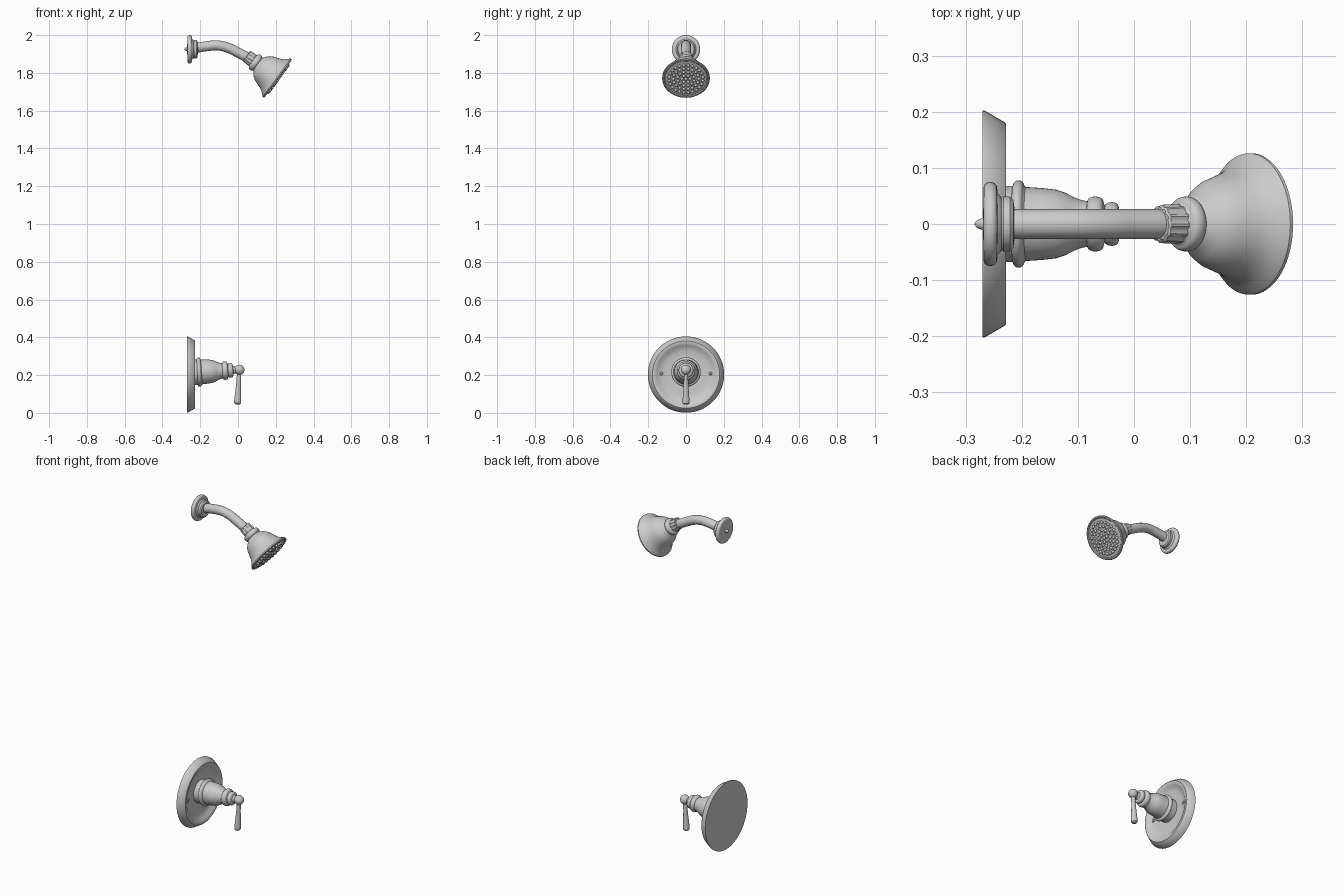
import bpy, bmesh, math
from mathutils import Vector

if "Cube" in bpy.data.objects:
    bpy.data.objects.remove(bpy.data.objects["Cube"])


def finish(obj, angle=35):
    bpy.ops.object.select_all(action='DESELECT')
    bpy.context.view_layer.objects.active = obj
    obj.select_set(True)
    bpy.ops.object.shade_smooth_by_angle(angle=math.radians(angle))


def lathe(name, profile, origin, axis, segs=48, flute=0.0):
    """Revolve (distance, radius) points about an axis lying in the xz plane."""
    bm = bmesh.new()
    o, d = Vector(origin), Vector(axis).normalized()
    u = Vector((0, 1, 0))
    v = d.cross(u)
    rings = []
    for t, r in profile:
        if r == 0:
            rings.append([bm.verts.new(o + d * t)])
            continue
        ring = []
        for i in range(segs):
            a = 2 * math.pi * i / segs
            rr = r - (flute if (i // 2) % 2 else 0)
            ring.append(bm.verts.new(o + d * t + (u * math.cos(a) + v * math.sin(a)) * rr))
        rings.append(ring)
    for a, b in zip(rings, rings[1:]):
        for i in range(segs):
            j = (i + 1) % segs
            if len(a) == 1:
                bm.faces.new((a[0], b[i], b[j]))
            elif len(b) == 1:
                bm.faces.new((a[i], b[0], a[j]))
            else:
                bm.faces.new((a[i], b[i], b[j], a[j]))
    bmesh.ops.recalc_face_normals(bm, faces=bm.faces)
    me = bpy.data.meshes.new(name)
    bm.to_mesh(me)
    bm.free()
    obj = bpy.data.objects.new(name, me)
    bpy.context.collection.objects.link(obj)
    finish(obj)
    return obj


def bead(t, half, r_in, r):
    """Rounded ring profile centred at t."""
    return [(t + half * math.sin(a), r_in + (r - r_in) * math.cos(a))
            for a in [math.radians(k) for k in range(-90, 91, 22)]]


X = (1, 0, 0)

# Wall plate with bevelled rim and dished front
lathe("valve_plate", [(-.27, 0), (-.27, .202), (-.266, .202), (-.23, .181), (-.228, .178),
                      (-.229, .165), (-.233, .157), (-.242, .145), (-.248, .125),
                      (-.25, .1), (-.25, 0)], (0, 0, .203), X, 64)
for side, label in ((-1, "left"), (1, "right")):
    lathe("plate_screw_" + label, [(-.252, .009), (-.243, .009), (-.24, .006), (-.24, 0)],
          (0, side * .13, .208), X, 16)

# Valve handle body, tilted slightly upward; distances run from the ball centre
tilt = .055
ax = (math.cos(tilt), 0, math.sin(tilt))
ball = (.007, 0, .228)
body = [(-.26, 0), (-.26, .068), (-.224, .068)] + bead(-.213, .01, .068, .078) + [
    (-.2, .066), (-.17, .064), (-.145, .061), (-.13, .056), (-.115, .048), (-.102, .043),
    (-.092, .041)] + bead(-.076, .014, .041, .049) + [(-.06, .034)] \
    + bead(-.047, .012, .032, .039) + [(-.032, .022), (-.022, .017), (-.01, .017), (-.01, 0)]
lathe("handle_body", body, ball, ax)

# Ball and tapered lever
lathe("handle_ball", [(-.027 * math.cos(math.pi * k / 14), .027 * math.sin(math.pi * k / 14)
                       if 0 < k < 14 else 0) for k in range(15)], ball, ax, 32)
lathe("handle_lever", [(.0, 0), (.0, .012), (.03, .0115), (.06, .012), (.11, .0145),
                       (.15, .0175), (.168, .0185), (.177, .0175), (.183, .012), (.184, 0)],
      ball, (-math.sin(tilt), 0, -math.cos(tilt)), 24)

# Shower arm wall flange with pipe stub behind
lathe("arm_flange", [(-.285, 0), (-.28, .007), (-.269, .011), (-.268, .06)]
      + bead(-.256, .012, .065, .075)
      + [(-.243, .054), (-.238, .05), (-.236, .046), (-.233, .049), (-.221, .049),
         (-.215, .043), (-.213, .028), (-.213, 0)], (0, 0, 1.925), X)

# Curved arm
head_c = Vector((.207, 0, 1.772))
tip = math.radians(36)
hd = Vector((math.cos(tip), 0, -math.sin(tip)))
path = [Vector(p) for p in ((-.23, 0, 1.931), (-.16, 0, 1.942), (-.105, 0, 1.945),
                            (-.05, 0, 1.932), (-.003, 0, 1.909))] + [head_c - hd * .17]
cu = bpy.data.curves.new("shower_arm", 'CURVE')
cu.dimensions = '3D'
cu.bevel_depth = .0265
cu.bevel_resolution = 6
cu.use_fill_caps = True
sp = cu.splines.new('BEZIER')
sp.resolution_u = 8
sp.bezier_points.add(len(path) - 1)
for bp, p in zip(sp.bezier_points, path):
    bp.co = p
    bp.handle_left_type = bp.handle_right_type = 'AUTO'
arm = bpy.data.objects.new("shower_arm", cu)
bpy.context.collection.objects.link(arm)
bpy.ops.object.select_all(action='DESELECT')
bpy.context.view_layer.objects.active = arm
arm.select_set(True)
bpy.ops.object.convert(target='MESH')
finish(bpy.context.view_layer.objects.active)

# Fluted nut, collar and bell of the shower head
lathe("fluted_nut", [(-.2, 0), (-.2, .03), (-.197, .034), (-.16, .036), (-.156, .033), (-.156, 0)],
      head_c, hd, 48, .0025)
bell = [(-.165, 0), (-.165, .03), (-.157, .036)] + bead(-.141, .014, .04, .049) + [
    (-.125, .043), (-.12, .048), (-.11, .061), (-.1, .071), (-.085, .08), (-.065, .087),
    (-.045, .094), (-.028, .103), (-.015, .114), (-.008, .122), (-.003, .126), (.003, .126),
    (.006, .122), (.006, .116), (.002, .112), (.004, .09), (.006, .05), (.006, 0)]
lathe("shower_bell", bell, head_c, hd, 64)

# Spray nubs in rings on the face
bm = bmesh.new()
u, v = Vector((0, 1, 0)), hd.cross(Vector((0, 1, 0)))
for r, n in ((0, 1), (.022, 6), (.044, 12), (.067, 18), (.09, 24)):
    for i in range(n):
        a = 2 * math.pi * (i + .5 * (n % 4 == 0)) / n
        m = bmesh.ops.create_uvsphere(bm, u_segments=10, v_segments=6, radius=.0085)
        bmesh.ops.translate(bm, verts=m["verts"],
                            vec=head_c + hd * .007 + (u * math.cos(a) + v * math.sin(a)) * r)
me = bpy.data.meshes.new("spray_nubs")
bm.to_mesh(me)
bm.free()
nubs = bpy.data.objects.new("spray_nubs", me)
bpy.context.collection.objects.link(nubs)
finish(nubs, 60)
